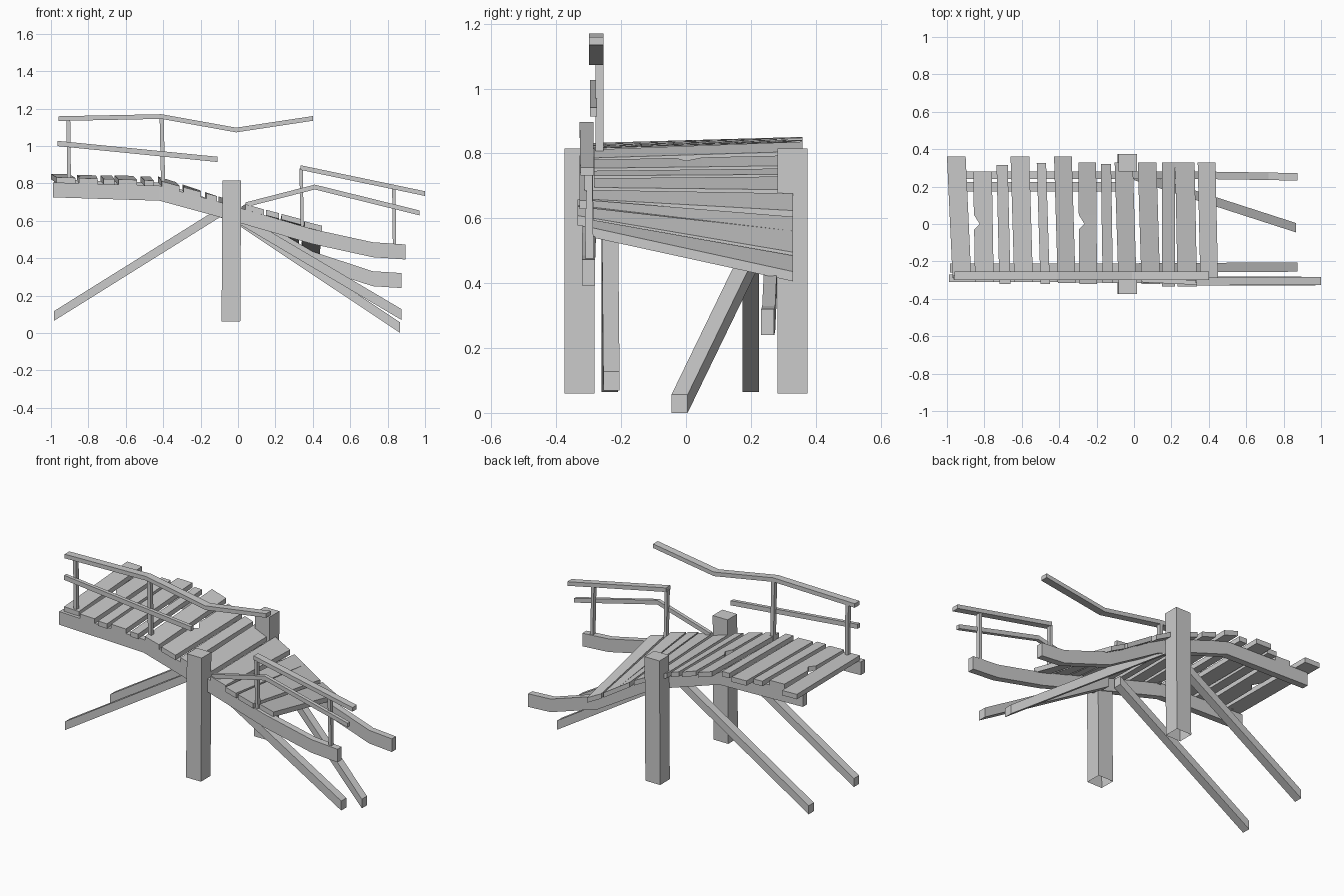
import bpy
import bmesh

cube = bpy.data.objects.get("Cube")
if cube:
    bpy.data.objects.remove(cube, do_unlink=True)

wood = bpy.data.materials.new("weathered_grey_wood")
wood.use_nodes = True
GREY = (0.6, 0.6, 0.6, 1)
wood.diffuse_color = GREY
wood.node_tree.nodes["Principled BSDF"].inputs["Base Color"].default_value = GREY


def loft(name, rings, open_start=False):
    """Skin a run of four-cornered rings into one flat-shaded timber."""
    bm = bmesh.new()
    loops = [[bm.verts.new(p) for p in ring] for ring in rings]
    for a, b in zip(loops, loops[1:]):
        for i in range(4):
            j = (i + 1) % 4
            bm.faces.new((a[i], a[j], b[j], b[i]))
    if not open_start:
        bm.faces.new(loops[0][::-1])
    bm.faces.new(loops[-1])
    bmesh.ops.recalc_face_normals(bm, faces=bm.faces)
    mesh = bpy.data.meshes.new(name)
    bm.to_mesh(mesh)
    bm.free()
    mesh.materials.append(wood)
    obj = bpy.data.objects.new(name, mesh)
    bpy.context.collection.objects.link(obj)
    return obj


def bar(name, path, width, height):
    """Timber along x with plumb-cut ends; path points are (x, y, z)."""
    w, h = width / 2, height / 2
    loft(name, [[(x, y - w, z - h), (x, y + w, z - h),
                 (x, y + w, z + h), (x, y - w, z + h)] for x, y, z in path])


def upright(name, bottom, top, wx, wy, open_start=False):
    """Standing timber between two centre points."""
    a, b = wx / 2, wy / 2
    loft(name, [[(x - a, y - b, z), (x + a, y - b, z),
                 (x + a, y + b, z), (x - a, y + b, z)] for x, y, z in (bottom, top)],
         open_start)


def height_at(path, x):
    """Height of a beam's centre line at x."""
    for (xa, _, za), (xb, _, zb) in zip(path, path[1:]):
        if x <= xb:
            break
    return za + (zb - za) * (x - xa) / (xb - xa)


# Main posts, hollow underneath
for side, y in (("front", -0.328), ("back", 0.328)):
    upright(side + "_main_post", (-0.038, y, 0.06), (-0.033, y, 0.815),
            0.1, 0.093, open_start=True)

# Sagging deck beams
front_beam = [(-0.99, -0.29, 0.765), (-0.42, -0.29, 0.747), (-0.1, -0.295, 0.66),
              (0.4, -0.3, 0.515), (0.72, -0.3, 0.445), (0.895, -0.3, 0.433)]
back_beam = [(-0.985, 0.26, 0.78), (-0.42, 0.26, 0.765), (-0.1, 0.26, 0.66),
             (0.07, 0.26, 0.59), (0.4, 0.26, 0.395), (0.72, 0.255, 0.29),
             (0.875, 0.252, 0.28)]
bar("front_deck_beam", front_beam, 0.04, 0.08)
bar("back_deck_beam", back_beam, 0.04, 0.08)

# Diagonal braces
bar("front_right_brace", [(-0.985, -0.235, 0.09), (-0.08, -0.235, 0.655)], 0.05, 0.052)
bar("back_right_brace", [(-0.985, 0.2, 0.09), (-0.08, 0.2, 0.655)], 0.05, 0.052)
bar("front_left_brace", [(0.875, -0.23, 0.098), (0, -0.235, 0.615)], 0.05, 0.058)
bar("back_left_brace", [(0.867, -0.02, 0.028), (0, 0.26, 0.605)], 0.05, 0.056)

# Deck planks: back x, front x, width, back y, front y, notch depth
planks = [
    (-0.95, -0.92, 0.1, 0.36, -0.29, 0),
    (-0.81, -0.8, 0.1, 0.28, -0.31, 0.03),
    (-0.705, -0.69, 0.06, 0.315, -0.32, 0),
    (-0.61, -0.59, 0.1, 0.36, -0.31, 0),
    (-0.495, -0.475, 0.05, 0.325, -0.32, 0),
    (-0.38, -0.36, 0.095, 0.36, -0.315, 0),
    (-0.25, -0.245, 0.095, 0.33, -0.32, 0.03),
    (-0.15, -0.14, 0.055, 0.32, -0.315, 0),
    (-0.055, -0.035, 0.097, 0.33, -0.31, 0),
    (0.07, 0.09, 0.1, 0.33, -0.32, 0),
    (0.185, 0.185, 0.07, 0.33, -0.335, 0),
    (0.272, 0.285, 0.104, 0.33, -0.335, 0),
    (0.388, 0.402, 0.095, 0.33, -0.3, 0),
]
THICK = 0.03


def deck_height(x, y):
    """Height of the beam tops at any point of the deck."""
    f, b = height_at(front_beam, x), height_at(back_beam, x)
    return f + (b - f) * (y + 0.295) / 0.555 + 0.038


for n, (xb, xf, width, yb, yf, notch) in enumerate(planks, 1):
    stations = [(yb, 0), (yf, 0)]
    if notch:
        stations[1:1] = [(0.05, 0), (0, notch), (-0.03, 0)]
    rings = []
    for y, cut in stations:
        mid = xb + (xf - xb) * (yb - y) / (yb - yf)
        x0, x1 = mid - width / 2 + cut, mid + width / 2
        z0, z1 = deck_height(x0, y), deck_height(x1, y)
        rings.append([(x0, y, z0), (x1, y, z1), (x1, y, z1 + THICK), (x0, y, z0 + THICK)])
    loft(f"deck_plank_{n}", rings)

# Upper handrail on the right half
bar("right_top_rail", [(-0.96, -0.277, 1.146), (-0.41, -0.277, 1.157),
                       (-0.01, -0.277, 1.085), (0.4, -0.277, 1.147)], 0.045, 0.025)
bar("right_middle_rail", [(-0.965, -0.285, 1.013), (-0.11, -0.285, 0.928)], 0.022, 0.028)
upright("right_outer_rail_post", (-0.903, -0.267, 0.8), (-0.907, -0.267, 1.14), 0.02, 0.025)
upright("right_inner_rail_post", (-0.4, -0.267, 0.775), (-0.408, -0.267, 1.15), 0.022, 0.025)

# Lower handrail on the left half
bar("left_top_rail", [(0.335, -0.307, 0.884), (1, -0.305, 0.745)], 0.042, 0.025)
bar("left_middle_rail", [(0.04, -0.3, 0.685), (0.41, -0.318, 0.78),
                         (0.97, -0.318, 0.642)], 0.022, 0.026)
upright("left_inner_rail_post", (0.342, -0.297, 0.55), (0.338, -0.302, 0.88), 0.018, 0.025)
upright("left_outer_rail_post", (0.837, -0.297, 0.45), (0.833, -0.302, 0.78), 0.018, 0.025)

# Foot of the lowest brace sits on the ground
